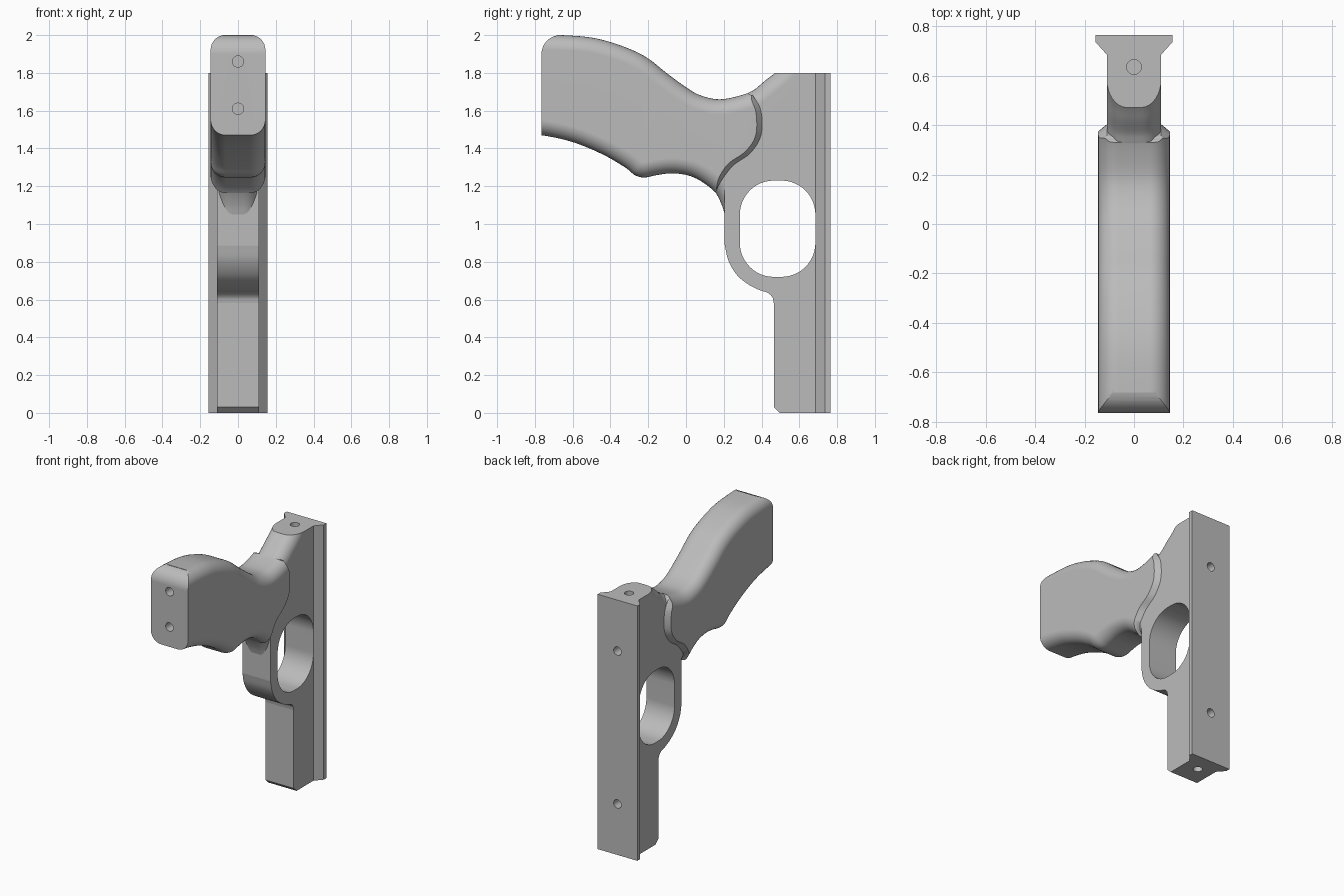
import bpy, bmesh, math
from mathutils import Vector

if "Cube" in bpy.data.objects:
    bpy.data.objects.remove(bpy.data.objects["Cube"])

grey = bpy.data.materials.new("matte_grey")
grey.use_nodes = True
grey.diffuse_color = (0.5, 0.5, 0.5, 1)
grey.node_tree.nodes["Principled BSDF"].inputs["Base Color"].default_value = (0.5, 0.5, 0.5, 1)


def solid(name, rings):
    """Closed solid skinned over a row of equally long rings."""
    bm = bmesh.new()
    rows = [[bm.verts.new(p) for p in ring] for ring in rings]
    n = len(rows[0])
    for a, b in zip(rows, rows[1:]):
        for i in range(n):
            j = (i + 1) % n
            bm.faces.new((a[i], a[j], b[j], b[i]))
    bm.faces.new(rows[0])
    bm.faces.new(rows[-1])
    bmesh.ops.recalc_face_normals(bm, faces=bm.faces)
    mesh = bpy.data.meshes.new(name)
    bm.to_mesh(mesh)
    bm.free()
    mesh.materials.append(grey)
    obj = bpy.data.objects.new(name, mesh)
    bpy.context.collection.objects.link(obj)
    return obj


def prism(name, layers):
    """Side profiles (y, z) placed at given x positions."""
    return solid(name, [[(x, p[0], p[1]) for p in pts] for x, pts in layers])


def spline(pts, steps=8):
    """Smooth curve through the points."""
    p = [Vector(q) for q in pts]
    p = [2 * p[0] - p[1]] + p + [2 * p[-1] - p[-2]]
    out = []
    for a, b, c, d in zip(p, p[1:], p[2:], p[3:]):
        for i in range(steps):
            t = i / steps
            out.append(0.5 * (2 * b + (c - a) * t + (2 * a - 5 * b + 4 * c - d) * t * t
                              + (3 * b - a - 3 * c + d) * t ** 3))
    return out + [p[-2]]


def even(pts, count):
    """Resample a smooth curve at equal distances, with tangents."""
    c = spline(pts)
    dist = [0]
    for a, b in zip(c, c[1:]):
        dist.append(dist[-1] + (b - a).length)
    out, k = [], 0
    for i in range(count):
        s = dist[-1] * i / (count - 1)
        while k < len(c) - 2 and dist[k + 1] < s:
            k += 1
        out.append(c[k].lerp(c[k + 1], (s - dist[k]) / (dist[k + 1] - dist[k])))
    tang = [(out[min(i + 1, count - 1)] - out[max(i - 1, 0)]).normalized() for i in range(count)]
    return list(zip(out, tang))


def rounded_loft(name, top, bottom, width, radius, count=60, segs=8):
    """Body between two side curves, with filleted long edges."""
    rings = []
    for (pt, tt), (pb, tb) in zip(even(top, count), even(bottom, count)):
        half = []
        for p, n, order in ((pb, Vector((-tb.y, tb.x)), range(segs, -1, -1)),
                            (pt, Vector((tt.y, -tt.x)), range(segs + 1))):
            for i in order:
                a = math.pi / 2 * i / segs
                q = p + n * radius * (1 - math.sin(a))
                half.append((width - radius + radius * math.cos(a), q.x, q.y))
        rings.append(half + [(-x, y, z) for x, y, z in reversed(half)])
    return solid(name, rings)


def boolean(obj, cutter, operation="DIFFERENCE"):
    mod = obj.modifiers.new("cut", "BOOLEAN")
    mod.operation, mod.object, mod.solver = operation, cutter, "EXACT"
    bpy.context.view_layer.objects.active = obj
    bpy.ops.object.modifier_apply(modifier=mod.name)


def discard(obj):
    bpy.data.objects.remove(obj)


def drill(objs, start, direction, depth=0.12, radius=0.03):
    d = Vector(direction)
    u = Vector((1, 0, 0))
    v = d.cross(u)
    rings = []
    for s in (-0.02, depth):
        c = Vector(start) + d * s
        rings.append([c + radius * (u * math.cos(a) + v * math.sin(a))
                      for a in (math.tau * i / 24 for i in range(24))])
    cutter = solid("drill", rings)
    for o in objs:
        boolean(o, cutter)
    discard(cutter)


# Handle: filleted body with finger waves, trimmed by a mask with a chamfered end
handle = rounded_loft(
    "handle",
    [(-0.85, 2), (-0.66, 2), (-0.455, 1.978), (-0.24, 1.9), (-0.095, 1.793), (0, 1.724),
     (0.074, 1.682), (0.175, 1.66), (0.286, 1.68), (0.365, 1.713), (0.46, 1.79), (0.62, 1.92)],
    [(-0.85, 1.478), (-0.765, 1.47), (-0.66, 1.45), (-0.56, 1.42), (-0.43, 1.363), (-0.32, 1.298),
     (-0.27, 1.258), (-0.22, 1.246), (-0.165, 1.257), (-0.085, 1.268), (0, 1.26), (0.074, 1.23),
     (0.16, 1.16), (0.205, 1.056), (0.215, 0.85)],
    0.145, 0.08, count=80)
front_edge = [(-0.765, 1.1)]
for i in range(9):
    a = math.radians(10 * i)
    front_edge.append((-0.665 - 0.1 * math.cos(a), 1.9 + 0.1 * math.sin(a)))
front_edge.append((front_edge[-1][0], 2.1))
inner = [(0.27, 2.1), (0.30, 1.73), (0.33, 1.666), (0.365, 1.597), (0.365, 1.47),
         (0.31, 1.385), (0.215, 1.315), (0.158, 1.215), (0.13, 1.1)]
outer = [(0.29, 2.1), (0.32, 1.73), (0.357, 1.676), (0.397, 1.597), (0.397, 1.47),
         (0.34, 1.375), (0.245, 1.305), (0.168, 1.195), (0.145, 1.1)]
inner, outer = front_edge + spline(inner), front_edge + spline(outer)
mask = prism("handle_mask", [(-0.15, inner), (-0.11, outer), (0.11, outer), (0.15, inner)])
boolean(handle, mask, "INTERSECT")
discard(mask)

# Frame: flat plate with trigger guard
profile = ([(0.205, 1.5), (0.38, 1.57), (0.5, 1.66), (0.6, 1.8), (0.69, 1.8), (0.69, 0),
            (0.497, 0), (0.465, 0.03)]
           + spline([(0.465, 0.58), (0.457, 0.612), (0.432, 0.636), (0.39, 0.65), (0.33, 0.68),
                     (0.27, 0.73), (0.225, 0.805), (0.205, 0.89)]))
frame = prism("frame", [(-0.11, profile), (0.11, profile)])
opening = []
for cy, cz, start in ((0.505, 1.05, 0), (0.465, 1.05, 90), (0.465, 0.9, 180), (0.505, 0.9, 270)):
    for i in range(13):
        a = math.radians(start + 7.5 * i)
        opening.append((cy + 0.18 * math.cos(a), cz + 0.18 * math.sin(a)))
hole = prism("guard_hole", [(-0.2, opening), (0.2, opening)])
boolean(frame, hole)
discard(hole)

# Neck: filleted saddle rising to the flat top, and the curve under the handle
saddle = rounded_loft(
    "saddle",
    [(0.22, 1.62), (0.28, 1.665), (0.33, 1.695), (0.365, 1.713), (0.42, 1.76), (0.475, 1.803),
     (0.58, 1.9), (0.72, 1.98)],
    [(0.22, 1.35), (0.72, 1.35)], 0.11, 0.08, count=40)
above = [(0, 1.8), (1, 1.8), (1, 2.3), (0, 2.3)]
trim = prism("top_trim", [(-0.3, above), (0.3, above)])
boolean(saddle, trim)
discard(trim)
under_neck = rounded_loft(
    "under_neck",
    [(0.05, 1.5), (0.2, 1.45), (0.3, 1.32)],
    [(0.05, 1.3), (0.12, 1.22), (0.162, 1.158), (0.19, 1.1), (0.206, 1.048)],
    0.11, 0.08, count=24)

# Mounting rail: dovetail section along the back
section = [(0.11, 0.685), (0.155, 0.735), (0.155, 0.765)]
section += [(-x, y) for x, y in reversed(section)]
rail = solid("rail", [[(x, y, z) for x, y in section] for z in (0, 1.8)])

# Screw holes
for z in (1.86, 1.61):
    drill([handle], (0, -0.765, z), (0, 1, 0))
for z in (1.44, 0.36):
    drill([rail, frame, saddle], (0, 0.765, z), (0, -1, 0))
drill([frame, saddle], (0, 0.635, 1.8), (0, 0, -1))
drill([frame], (0, 0.635, 0), (0, 0, 1))

# Smooth shading with crisp edges
for obj in (handle, frame, saddle, under_neck, rail):
    bpy.ops.object.select_all(action="DESELECT")
    obj.select_set(True)
    bpy.context.view_layer.objects.active = obj
    bpy.ops.object.shade_smooth_by_angle(angle=math.radians(30))
    weighted = obj.modifiers.new("flat_sides", "WEIGHTED_NORMAL")
    weighted.keep_sharp = True
